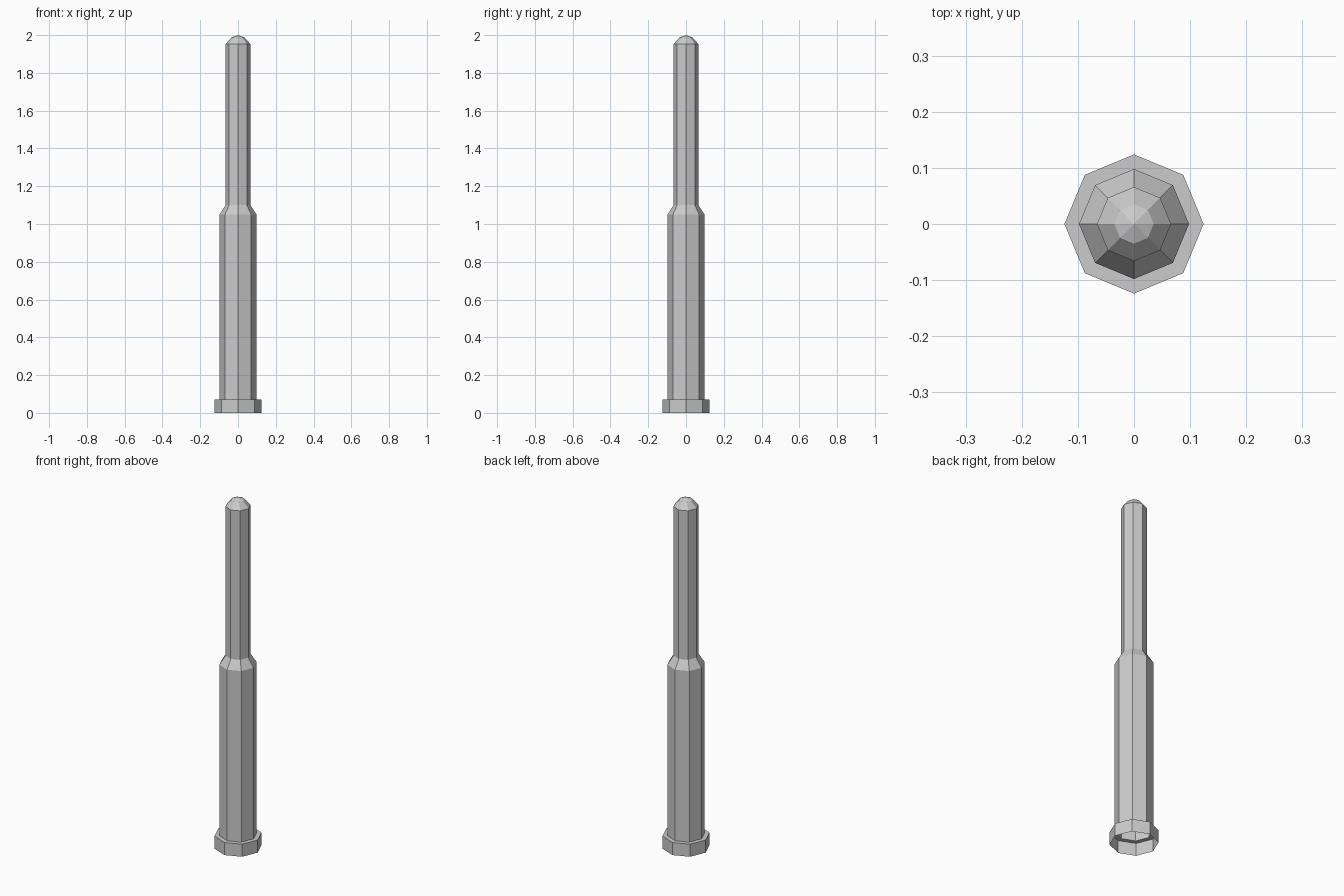
import bpy, bmesh
from math import cos, sin, tau

if "Cube" in bpy.data.objects:
    bpy.data.objects.remove(bpy.data.objects["Cube"])

SIDES = 8


def lathe(name, profile):
    """Eight-sided open shell from (radius, height) points; radius 0 closes to a tip."""
    bm = bmesh.new()
    rings = []
    for r, z in profile:
        if r == 0:
            rings.append([bm.verts.new((0, 0, z))] * SIDES)
        else:
            rings.append([bm.verts.new((r * cos(tau * i / SIDES), r * sin(tau * i / SIDES), z))
                          for i in range(SIDES)])
    for low, high in zip(rings, rings[1:]):
        for i in range(SIDES):
            j = (i + 1) % SIDES
            corners = [low[i], low[j], high[j], high[i]]
            bm.faces.new(list(dict.fromkeys(corners)))
    mesh = bpy.data.meshes.new(name)
    bm.to_mesh(mesh)
    bm.free()
    obj = bpy.data.objects.new(name, mesh)
    bpy.context.collection.objects.link(obj)
    return obj


# Hollow foot flange, open underneath
lathe("base_flange", [(0.124, 0), (0.124, 0.072), (0.098, 0.072)])
# Thick lower tube with tapered shoulder
lathe("lower_post", [(0.098, 0.072), (0.098, 1.05), (0.066, 1.10)])
# Slim upper tube
lathe("upper_post", [(0.066, 1.10), (0.066, 1.952)])
# Rounded cap
lathe("dome_cap", [(0.066, 1.952), (0.035, 1.987), (0, 2.0)])
